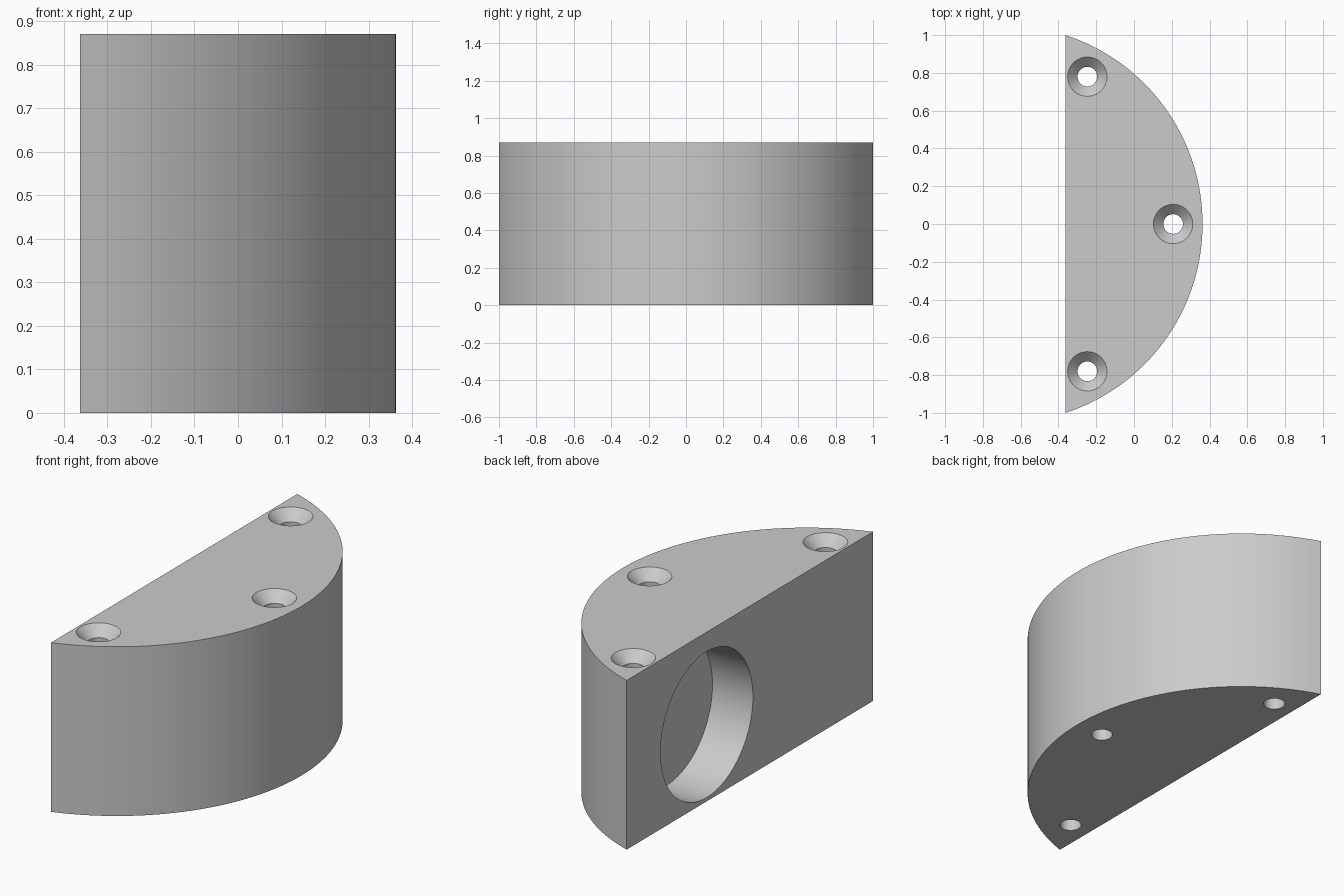
import bpy, bmesh, math
from mathutils import Matrix, Vector

if "Cube" in bpy.data.objects:
    bpy.data.objects.remove(bpy.data.objects["Cube"], do_unlink=True)

HEIGHT, HALF_X = 0.87, 0.363
RADIUS = (1 + (2 * HALF_X) ** 2) / (4 * HALF_X)
CENTRE_X = HALF_X - RADIUS

grey = bpy.data.materials.new("plain grey")
grey.use_nodes = True
grey.diffuse_color = (0.6, 0.6, 0.6, 1)
grey.node_tree.nodes["Principled BSDF"].inputs["Base Color"].default_value = (0.6, 0.6, 0.6, 1)


def make_object(name, bm):
    bmesh.ops.recalc_face_normals(bm, faces=bm.faces)
    mesh = bpy.data.meshes.new(name)
    bm.to_mesh(mesh)
    bm.free()
    mesh.materials.append(grey)
    obj = bpy.data.objects.new(name, mesh)
    bpy.context.collection.objects.link(obj)
    return obj


def lathe(name, profile, matrix, segments=64):
    """Spin a (radius, height) profile into a closed solid."""
    bm = bmesh.new()
    rings = []
    for r, z in profile:
        angles = [math.tau * i / segments for i in range(segments)]
        rings.append([bm.verts.new((r * math.cos(a), r * math.sin(a), z)) for a in angles])
    for low, high in zip(rings, rings[1:]):
        for i in range(segments):
            j = (i + 1) % segments
            bm.faces.new((low[i], low[j], high[j], high[i]))
    bm.faces.new(rings[0])
    bm.faces.new(rings[-1])
    bm.transform(matrix)
    return make_object(name, bm)


# Body: a circular segment extruded upwards
bm = bmesh.new()
half_angle = math.asin(1 / RADIUS)
arc = [half_angle * (i / 32 - 1) for i in range(65)]
outline = [bm.verts.new((CENTRE_X + RADIUS * math.cos(a), RADIUS * math.sin(a), 0)) for a in arc]
base = bm.faces.new(outline)
top = bmesh.ops.extrude_face_region(bm, geom=[base])["geom"]
bmesh.ops.translate(bm, vec=Vector((0, 0, HEIGHT)),
                    verts=[v for v in top if isinstance(v, bmesh.types.BMVert)])
body = make_object("half_round_block", bm)

# Cutters: three countersunk screw holes and a round blind pocket
SCREW, HEAD, SINK, OVER = 0.052, 0.104, 0.052, 0.05
screw_profile = [(SCREW, -OVER), (SCREW, HEIGHT - SINK), (HEAD, HEIGHT), (HEAD, HEIGHT + OVER)]
cutters = [lathe("screw_hole_cutter", screw_profile, Matrix.Translation((x, y, 0)))
           for x, y in ((-0.247, 0.78), (-0.247, -0.78), (0.207, 0))]
POCKET_DEPTH = 0.23
cutters.append(lathe("pocket_cutter", [(0.375, -OVER), (0.375, POCKET_DEPTH)],
                     Matrix.Translation((-HALF_X, 0.35, 0.395)) @ Matrix.Rotation(math.pi / 2, 4, "Y"),
                     96))

bpy.context.view_layer.objects.active = body
for cutter in cutters:
    cut = body.modifiers.new(cutter.name, "BOOLEAN")
    cut.operation, cut.solver, cut.object = "DIFFERENCE", "EXACT", cutter
    bpy.ops.object.modifier_apply(modifier=cut.name)
    bpy.data.objects.remove(cutter, do_unlink=True)

# Smooth curved walls with crisp rims
bpy.ops.object.select_all(action="DESELECT")
body.select_set(True)
bpy.ops.object.shade_smooth_by_angle(angle=math.radians(30))
